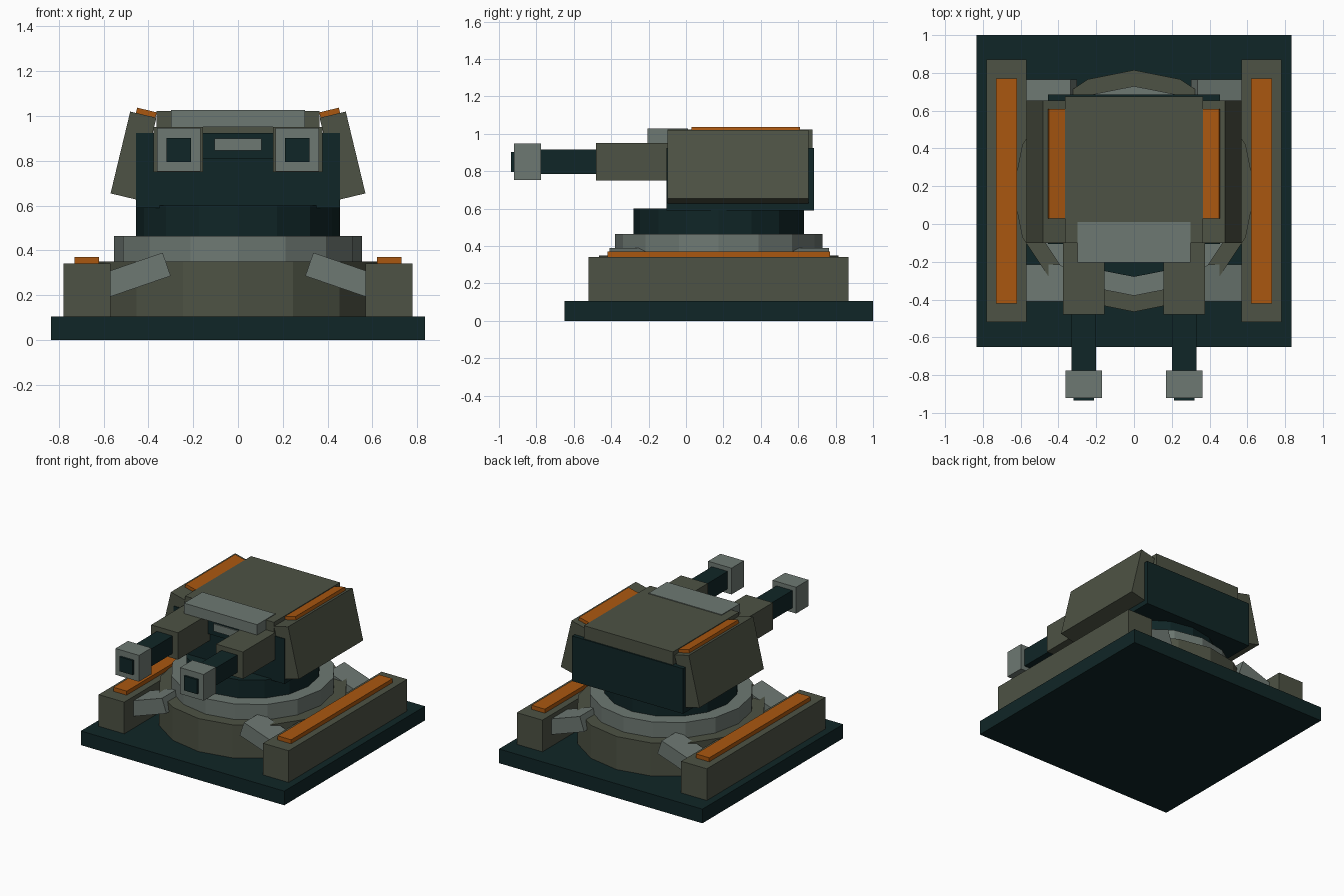
import bpy, math
from mathutils import Matrix

if "Cube" in bpy.data.objects:
    bpy.data.objects.remove(bpy.data.objects["Cube"], do_unlink=True)


def material(name, rgb):
    m = bpy.data.materials.new(name)
    m.use_nodes = True
    m.diffuse_color = (*rgb, 1)
    bsdf = m.node_tree.nodes["Principled BSDF"]
    bsdf.inputs["Base Color"].default_value = (*rgb, 1)
    bsdf.inputs["Roughness"].default_value = 0.8
    return m


OLIVE = material("olive armour", (0.075, 0.085, 0.058))
DARK = material("dark teal", (0.005, 0.019, 0.020))
GREY = material("grey metal", (0.155, 0.190, 0.170))
ORANGE = material("orange trim", (0.400, 0.095, 0.005))


def finish(name, mat):
    ob = bpy.context.object
    ob.name = ob.data.name = name
    ob.data.materials.append(mat)
    return ob


def block(name, mat, x, y, z, tilt=0):
    """Box from (min, max) ranges, tilted about its own y axis in degrees."""
    spans = (x, y, z)
    bpy.ops.mesh.primitive_cube_add(
        size=1, location=[(a + b) / 2 for a, b in spans],
        rotation=(0, math.radians(tilt), 0))
    ob = finish(name, mat)
    ob.data.transform(Matrix.Diagonal([b - a for a, b in spans] + [1]))
    return ob


def pair(name, mat, x, y, z, tilt=0):
    """The same box on the left (+x) and the right (-x)."""
    block("left_" + name, mat, x, y, z, tilt)
    block("right_" + name, mat, (-x[1], -x[0]), y, z, -tilt)


def around(c, size):
    return (c - size / 2, c + size / 2)


def drum(name, mat, radius, z0, z1):
    bpy.ops.mesh.primitive_cylinder_add(
        vertices=16, radius=radius, depth=z1 - z0,
        location=(0, 0.175, (z0 + z1) / 2))
    return finish(name, mat)


# Base with side rails
block("base_plate", DARK, (-0.835, 0.835), (-0.65, 1.0), (0, 0.105))
pair("side_rail", OLIVE, (0.57, 0.78), (-0.52, 0.87), (0.105, 0.34))
pair("rail_strip", ORANGE, (0.62, 0.73), (-0.42, 0.77), (0.34, 0.37))

# Rotating pedestal
drum("pedestal", OLIVE, 0.64, 0.105, 0.35)
drum("turret_ring", GREY, 0.555, 0.35, 0.465)
drum("turret_neck", DARK, 0.455, 0.465, 0.60)

# Braces from the rails to the pedestal
for end, y in (("front", (-0.41, -0.215)), ("rear", (0.575, 0.765))):
    pair(end + "_brace", GREY, around(0.477, 0.335), y, around(0.283, 0.11), 19)

# Turret body and roof
block("turret_core", DARK, (-0.455, 0.455), (-0.105, 0.685), (0.59, 0.925))
block("turret_roof", OLIVE, (-0.365, 0.365), (-0.10, 0.675), (0.925, 1.022))
block("roof_hood", GREY, (-0.30, 0.30), (-0.205, 0.01), (0.95, 1.027))
block("visor", DARK, (-0.20, 0.20), (-0.13, -0.10), (0.81, 0.925))
block("visor_slot", GREY, (-0.105, 0.105), (-0.138, -0.13), (0.845, 0.90))

# Slanted cheek armour
pair("cheek_panel", OLIVE, around(0.467, 0.12), (-0.10, 0.655),
     around(0.823, 0.376), -13.5)
pair("cheek_strip", ORANGE, around(0.41, 0.09), (0.03, 0.61),
     around(1.012, 0.03), -13.5)

# Twin guns
pair("gun_mantlet", OLIVE, around(0.267, 0.22), (-0.48, -0.10), (0.75, 0.95))
pair("gun_barrel", DARK, around(0.265, 0.13), (-0.79, -0.48), (0.785, 0.915))
pair("gun_muzzle", GREY, around(0.265, 0.193), (-0.92, -0.775), (0.752, 0.947))
pair("gun_bore", DARK, around(0.265, 0.108), (-0.935, -0.90), (0.795, 0.902))
